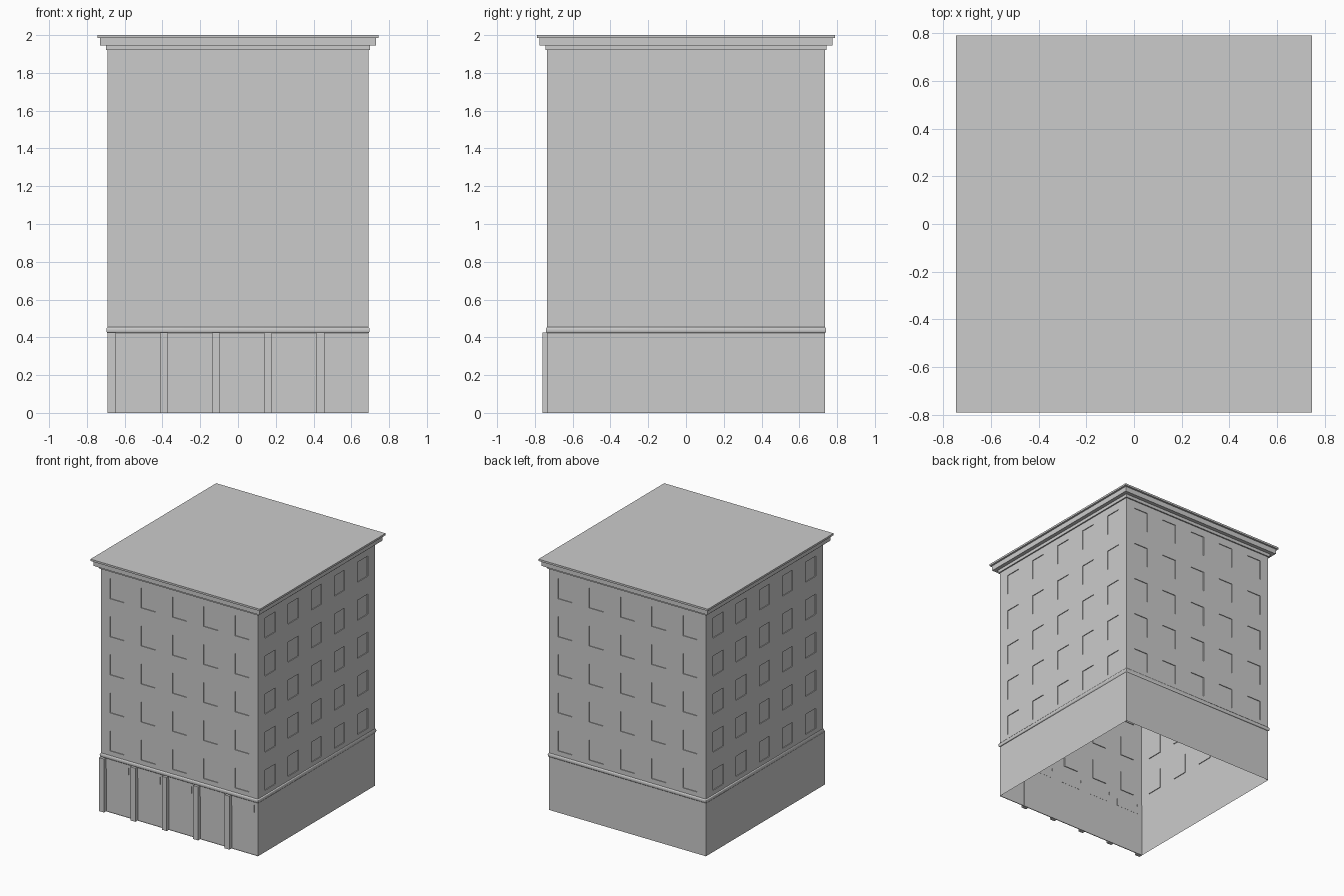
import bpy
import bmesh
import math
from mathutils import Vector

cube = bpy.data.objects.get("Cube")
if cube:
    bpy.data.objects.remove(cube, do_unlink=True)

HX, HY = 0.69, 0.735      # half sizes of the body
EAVES = 1.92
SHOP_TOP = 0.40
UP = Vector((0, 0, 1))

grey = bpy.data.materials.new("plain_grey")
grey.use_nodes = True
grey.diffuse_color = (0.6, 0.6, 0.6, 1)
grey.node_tree.nodes["Principled BSDF"].inputs["Base Color"].default_value = (0.6, 0.6, 0.6, 1)


def finish(name, bm):
    mesh = bpy.data.meshes.new(name)
    bm.to_mesh(mesh)
    bm.free()
    mesh.materials.append(grey)
    obj = bpy.data.objects.new(name, mesh)
    bpy.context.collection.objects.link(obj)
    return obj


def box(name, low, high):
    low, high = Vector(low), Vector(high)
    bm = bmesh.new()
    bmesh.ops.create_cube(bm, size=1)
    for v in bm.verts:
        v.co = (low + high) / 2 + v.co * (high - low)
    return finish(name, bm)


def rings(name, profile, capped):
    """Rectangular moulding round the body from (offset, height) pairs."""
    bm = bmesh.new()
    loops = [[bm.verts.new((sx * (HX + o), sy * (HY + o), z))
              for sx, sy in ((-1, -1), (1, -1), (1, 1), (-1, 1))]
             for o, z in profile]
    for a, b in zip(loops, loops[1:]):
        for i in range(4):
            j = (i + 1) % 4
            bm.faces.new((a[i], a[j], b[j], b[i]))
    if capped:
        bm.faces.new(loops[0][::-1])
        bm.faces.new(loops[-1])
    return finish(name, bm)


def wall(name, normal, half, distance, pitch, width, shopfront=False):
    """One wall sheet with a grid of shallow recessed windows."""
    n = Vector(normal)
    across = UP.cross(n)
    bm = bmesh.new()

    def quad(u0, u1, z0, z1):
        return bm.faces.new([bm.verts.new(n * distance + across * u + UP * z)
                             for u, z in ((u0, z0), (u1, z0), (u1, z1), (u0, z1))])

    us, zs = [-half], [SHOP_TOP]
    for i in range(5):
        centre = (i - 2) * pitch
        us += [centre - width / 2, centre + width / 2]
        sill = 0.49 + i * 0.3025
        zs += [sill, sill + 0.16]
    us.append(half)
    zs.append(EAVES)

    windows = []
    for i in range(len(us) - 1):
        for k in range(len(zs) - 1):
            face = quad(us[i], us[i + 1], zs[k], zs[k + 1])
            if i % 2 and k % 2:
                windows.append(face)
    ground = quad(-half, half, 0, SHOP_TOP)
    bmesh.ops.remove_doubles(bm, verts=bm.verts[:], dist=0.0001)
    recessed = windows + ([ground] if shopfront else [])
    made = bmesh.ops.extrude_discrete_faces(bm, faces=recessed)["faces"]
    moved = {v for f in made for v in f.verts}
    bmesh.ops.translate(bm, verts=list(moved), vec=-n * 0.006)
    return finish(name, bm)


# Walls, open underneath
wall("front_wall", (0, -1, 0), HX, HY, 0.275, 0.125, shopfront=True)
wall("back_wall", (0, 1, 0), HX, HY, 0.275, 0.125)
wall("left_wall", (1, 0, 0), HY, HX, 0.29, 0.13)
wall("right_wall", (-1, 0, 0), HY, HX, 0.29, 0.13)

# Stepped cornice and flat roof
rings("cornice_roof", [(0, EAVES), (0.01, EAVES), (0.01, 1.945), (0.04, 1.945),
                       (0.04, 1.985), (0.055, 1.985), (0.055, 2.0)], True)

# Rounded string course above the ground floor
arc = [math.pi * i / 6 for i in range(7)]
belt = rings("string_course",
             [(0.007 * math.sin(a), 0.438 - 0.016 * math.cos(a)) for a in arc], False)
bpy.ops.object.select_all(action="DESELECT")
belt.select_set(True)
bpy.context.view_layer.objects.active = belt
bpy.ops.object.shade_smooth_by_angle(angle=math.radians(50))

# Ground floor pilasters with a sign plate in each bay
for i in range(5):
    x = -HX + i * 0.276
    box(f"pilaster_{i + 1}", (x, -0.76, 0), (x + 0.043, -0.728, 0.425))
    box(f"sign_plate_{i + 1}", (x + 0.043, -0.734, 0.34), (x + 0.242, -0.728, SHOP_TOP))
